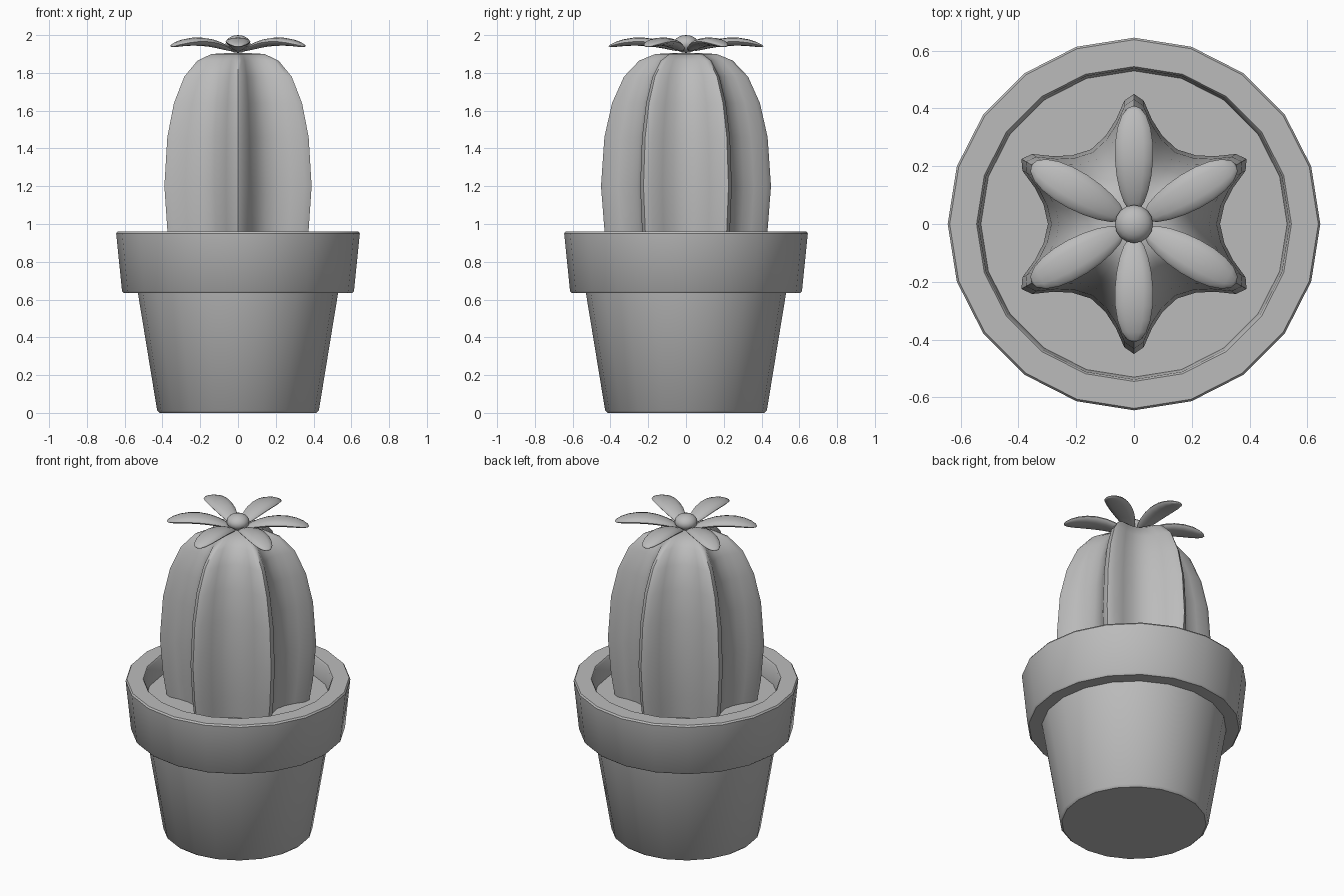
import bpy, bmesh, math
from mathutils import Matrix, Vector

cube = bpy.data.objects.get("Cube")
if cube:
    bpy.data.objects.remove(cube, do_unlink=True)

GREY = (0.5, 0.5, 0.5, 1)
grey = bpy.data.materials.new("plain grey")
grey.use_nodes = True
grey.diffuse_color = GREY
grey.node_tree.nodes["Principled BSDF"].inputs["Base Color"].default_value = GREY


def finish(bm, name, angle):
    """Turn a bmesh into a named, shaded object."""
    bmesh.ops.recalc_face_normals(bm, faces=bm.faces)
    mesh = bpy.data.meshes.new(name)
    bm.to_mesh(mesh)
    bm.free()
    mesh.materials.append(grey)
    obj = bpy.data.objects.new(name, mesh)
    bpy.context.collection.objects.link(obj)
    bpy.ops.object.select_all(action="DESELECT")
    obj.select_set(True)
    bpy.context.view_layer.objects.active = obj
    bpy.ops.object.shade_smooth_by_angle(angle=math.radians(angle))
    return obj


def loft(name, section, profile, angle):
    """Stack scaled copies of a section (x, y) along a profile (scale, z), capped."""
    bm = bmesh.new()
    rings = [[bm.verts.new((x * s, y * s, z)) for x, y in section] for s, z in profile]
    n = len(section)
    for low, high in zip(rings, rings[1:]):
        for i in range(n):
            j = (i + 1) % n
            bm.faces.new((low[i], low[j], high[j], high[i]))
    bm.faces.new(rings[0])
    bm.faces.new(rings[-1])
    return finish(bm, name, angle)


def polar(r, degrees):
    a = math.radians(degrees)
    return r * math.cos(a), r * math.sin(a)


# Pot: body, overhanging rim, inner wall and soil surface
circle = [polar(1, i * 18) for i in range(20)]
pot = [(0.415, 0), (0.428, 0.012), (0.53, 0.635), (0.605, 0.635), (0.614, 0.645),
       (0.645, 0.95), (0.638, 0.96), (0.545, 0.96), (0.538, 0.95), (0.53, 0.84)]
loft("pot", circle, pot, 40)

# Cactus: six ribs with narrow crests and rounded valleys
rib = [(0.45, 0), (0.428, 4.5), (0.365, 10), (0.32, 18), (0.298, 30),
       (0.32, 42), (0.365, 50), (0.428, 55.5)]
star = [polar(r, 30 + k * 60 + a) for k in range(6) for r, a in rib]
body = [(0.91, 0.83), (0.96, 0.97), (1, 1.2), (0.96, 1.46), (0.87, 1.64),
        (0.73, 1.78), (0.55, 1.865), (0.36, 1.9), (0.15, 1.905)]
loft("cactus_body", star, body, 50)

# Flower: six arched petals around a small button
for k in range(6):
    bm = bmesh.new()
    bmesh.ops.create_uvsphere(bm, u_segments=12, v_segments=10, radius=1,
                              matrix=Matrix.Rotation(math.pi / 2, 4, "Y"))
    for v in bm.verts:
        t = v.co.x
        v.co = Vector((0.225 + 0.185 * t,
                       v.co.y * 0.066 * (1 + 0.12 * t),
                       1.966 - 0.036 * (t - 0.15) ** 2 + 0.022 * v.co.z))
    bm.transform(Matrix.Rotation(math.radians(30 + 60 * k), 4, "Z"))
    finish(bm, f"petal_{k + 1}", 60)

bm = bmesh.new()
bmesh.ops.create_uvsphere(bm, u_segments=16, v_segments=10, radius=1,
                          matrix=Matrix.LocRotScale(Vector((0, 0, 1.953)), None,
                                                    Vector((0.066, 0.066, 0.047))))
finish(bm, "flower_centre", 60)
